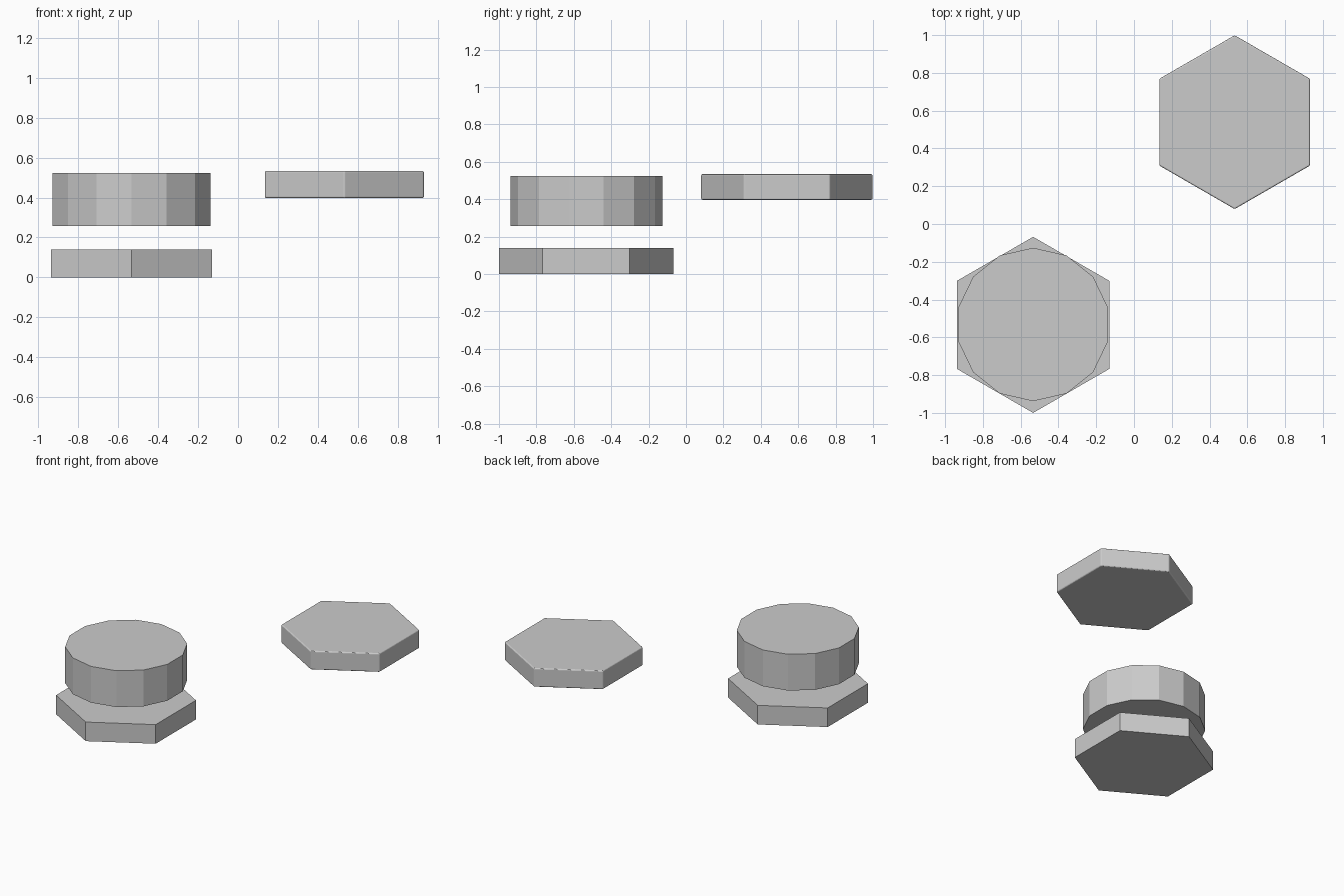
import bpy, math

if "Cube" in bpy.data.objects:
    bpy.data.objects.remove(bpy.data.objects["Cube"])


def prism(name, sides, radius, centre, z0, z1, bevel=0.0):
    """Upright prism with one vertex pointing along +y."""
    bpy.ops.mesh.primitive_cylinder_add(
        vertices=sides, radius=radius, depth=z1 - z0,
        location=(centre[0], centre[1], (z0 + z1) / 2))
    ob = bpy.context.object
    ob.name = name
    if bevel:
        mod = ob.modifiers.new("rounded_edges", 'BEVEL')
        mod.width = bevel
        mod.segments = 4
        mod.limit_method = 'ANGLE'
        mod.angle_limit = math.radians(30)
    return ob


# plain hexagonal base tile
prism("base_tile", 6, 0.466, (-0.534, -0.534), 0.0, 0.14)

# fourteen-sided drum floating above the base tile
prism("upper_disc", 14, 0.406, (-0.534, -0.532), 0.258, 0.524)

# separate hexagonal tile with finely rounded edges
prism("rounded_tile", 6, 0.460, (0.533, 0.539), 0.397, 0.534, bevel=0.008)
